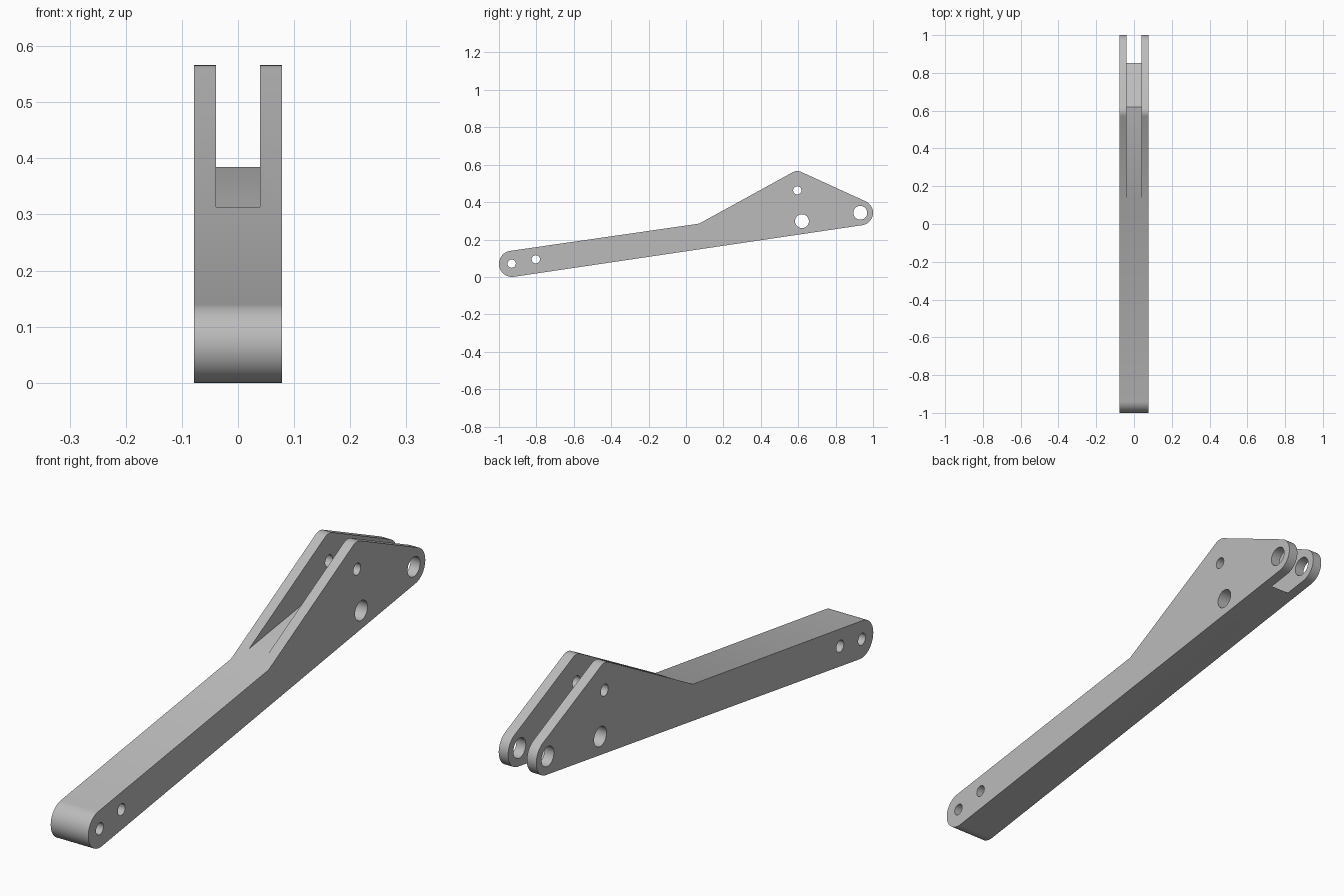
import bpy, bmesh
from math import atan2, acos, cos, sin, hypot, pi, radians

cube = bpy.data.objects.get("Cube")
if cube:
    bpy.data.objects.remove(cube, do_unlink=True)

HALF_WIDTH = 0.078
SLOT_HALF = 0.039

grey = bpy.data.materials.new("plain_grey")
grey.use_nodes = True
colour = (0.5, 0.5, 0.5, 1)
grey.diffuse_color = colour
grey.node_tree.nodes["Principled BSDF"].inputs["Base Color"].default_value = colour


def arc(y, z, r, start, end, steps):
    return [(y + r * cos(start + (end - start) * i / steps),
             z + r * sin(start + (end - start) * i / steps)) for i in range(steps + 1)]


def tangent_outline(circles):
    """Outline of straight tangents wrapped counter-clockwise around circles."""
    normals = []
    for i, (y, z, r) in enumerate(circles):
        y2, z2, r2 = circles[(i + 1) % len(circles)]
        dy, dz = y2 - y, z2 - z
        normals.append(atan2(dz, dy) - acos((r - r2) / hypot(dy, dz)))
    points = []
    for i, (y, z, r) in enumerate(circles):
        if r == 0:
            points.append((y, z))
            continue
        sweep = (normals[i] - normals[i - 1]) % (2 * pi)
        steps = max(8, int(sweep / radians(6)))
        points += arc(y, z, r, normals[i - 1], normals[i - 1] + sweep, steps)
    return points


def extrude_profile(name, points, half):
    """Solid made by extending a side profile across x."""
    bm = bmesh.new()
    face = bm.faces.new([bm.verts.new((-half, y, z)) for y, z in points])
    moved = bmesh.ops.extrude_face_region(bm, geom=[face])["geom"]
    verts = [v for v in moved if isinstance(v, bmesh.types.BMVert)]
    bmesh.ops.translate(bm, verts=verts, vec=(2 * half, 0, 0))
    bmesh.ops.recalc_face_normals(bm, faces=bm.faces)
    mesh = bpy.data.meshes.new(name)
    bm.to_mesh(mesh)
    bm.free()
    mesh.materials.append(grey)
    obj = bpy.data.objects.new(name, mesh)
    bpy.context.collection.objects.link(obj)
    return obj


def cut(target, cutter):
    cutter.hide_render = True
    bpy.context.view_layer.objects.active = target
    mod = target.modifiers.new("cut", "BOOLEAN")
    mod.operation = "DIFFERENCE"
    mod.solver = "EXACT"
    mod.object = cutter
    bpy.ops.object.modifier_apply(modifier=mod.name)
    bpy.data.objects.remove(cutter, do_unlink=True)


# Lever body: front eye, rear eye, rounded peak, inner bend
lever = extrude_profile("lever_arm", tangent_outline([
    (-0.93, 0.07, 0.07), (0.933, 0.343, 0.067),
    (0.595, 0.516, 0.05), (0.07, 0.285, 0)]), HALF_WIDTH)

# Fork slot with a ridged floor, open at the top and the rear
cut(lever, extrude_profile("slot_cutter", [
    (0.12, 0.313), (0.62, 0.385), (0.85, 0.264),
    (1.1, 0.132), (1.1, 0.8), (0.12, 0.8)], SLOT_HALF))

# Pin holes through the full width
for y, z, r in [(-0.932, 0.071, 0.022), (-0.803, 0.094, 0.022),
                (0.595, 0.463, 0.022), (0.62, 0.298, 0.037), (0.932, 0.343, 0.037)]:
    cut(lever, extrude_profile("hole_cutter", arc(y, z, r, 0, 2 * pi, 40)[:-1], 0.2))

bpy.ops.object.select_all(action="DESELECT")
lever.select_set(True)
bpy.context.view_layer.objects.active = lever
bpy.ops.object.shade_smooth_by_angle(angle=radians(25))
